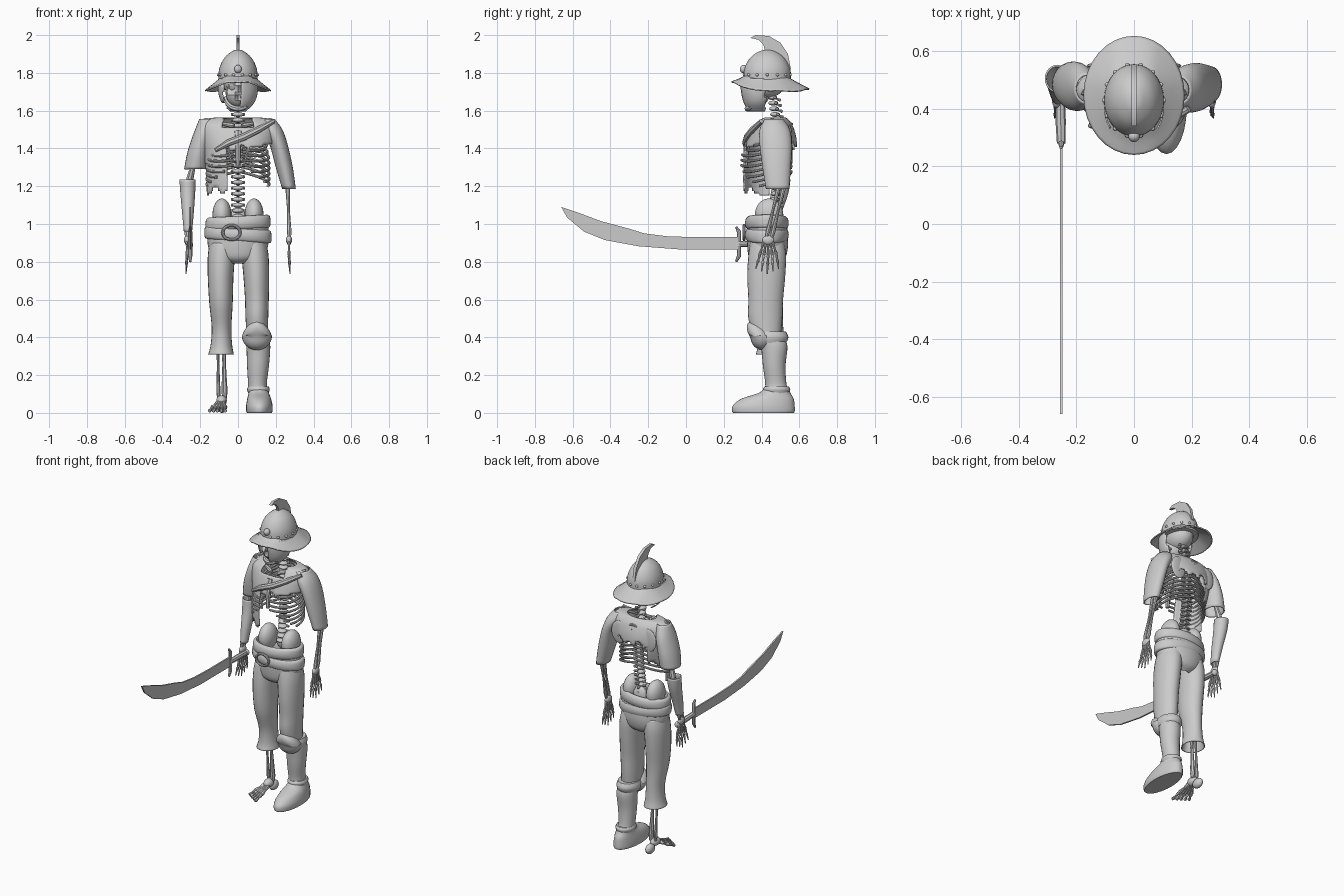
import bpy
import bmesh
from math import sin, cos, pi, radians
from mathutils import Vector

default_cube = bpy.data.objects.get("Cube")
if default_cube:
    bpy.data.objects.remove(default_cube, do_unlink=True)

grey = bpy.data.materials.new("plain grey")
grey.use_nodes = True
grey.diffuse_color = (.6, .6, .6, 1)
grey.node_tree.nodes["Principled BSDF"].inputs["Base Color"].default_value = (.6, .6, .6, 1)
parts = []


def add_mesh(name, mesh):
    obj = bpy.data.objects.new(name, mesh)
    bpy.context.collection.objects.link(obj)
    mesh.materials.clear()
    mesh.materials.append(grey)
    parts.append(obj)
    return obj


def from_bmesh(name, bm):
    bmesh.ops.recalc_face_normals(bm, faces=bm.faces)
    mesh = bpy.data.meshes.new(name)
    bm.to_mesh(mesh)
    bm.free()
    return add_mesh(name, mesh)


def smooth_rings(rings, steps):
    """Catmull-Rom interpolation between the given rings."""
    result = []
    for i in range(len(rings) - 1):
        a, b, c, d = (rings[max(0, min(len(rings) - 1, i + k))] for k in (-1, 0, 1, 2))
        for s in range(steps):
            t = s / steps
            result.append([q + t / 2 * (r - p + t * (2*p - 5*q + 4*r - s4 + t * (3*(q - r) + s4 - p)))
                           for p, q, r, s4 in zip(a, b, c, d)])
    return result + [rings[-1]]


def loft(name, rings, sides=24, steps=4, cap=True, keep=None, thick=0, warp=None):
    """Skin level ellipses given as x, y, z, x radius, y radius."""
    bm = bmesh.new()
    loops = []
    for x, y, z, rx, ry in smooth_rings(rings, steps):
        loops.append([bm.verts.new((x + rx * cos(2*pi*k / sides), y + ry * sin(2*pi*k / sides), z))
                      for k in range(sides)])
    for low, high in zip(loops, loops[1:]):
        for k in range(sides):
            j = (k + 1) % sides
            bm.faces.new((low[k], low[j], high[j], high[k]))
    if cap:
        bm.faces.new(loops[0])
        bm.faces.new(loops[-1])
    if keep:
        lost = [f for f in bm.faces if not keep(f.calc_center_median())]
        bmesh.ops.delete(bm, geom=lost, context="FACES")
    if warp:
        for v in bm.verts:
            warp(v.co)
    obj = from_bmesh(name, bm)
    if thick:
        solid = obj.modifiers.new("cloth thickness", "SOLIDIFY")
        solid.thickness = thick
    return obj


def tube(name, points, radii, closed=False, smooth=False):
    """Round bar through points, one radius or one per point."""
    curve = bpy.data.curves.new(name, "CURVE")
    curve.dimensions = "3D"
    curve.bevel_depth = 1
    curve.bevel_resolution = 2
    curve.use_fill_caps = True
    spline = curve.splines.new("POLY")
    spline.points.add(len(points) - 1)
    spline.use_cyclic_u = closed
    for i, p in enumerate(points):
        spline.points[i].co = (*p, 1)
        spline.points[i].radius = radii[i] if isinstance(radii, (list, tuple)) else radii
    temp = bpy.data.objects.new(name, curve)
    bpy.context.collection.objects.link(temp)
    bpy.context.view_layer.update()
    mesh = bpy.data.meshes.new_from_object(temp.evaluated_get(bpy.context.evaluated_depsgraph_get()))
    bpy.data.objects.remove(temp, do_unlink=True)
    return add_mesh(name, mesh)


def bone(name, a, b, r):
    a, b = Vector(a), Vector(b)
    ends = [a, a.lerp(b, .1), a.lerp(b, .5), a.lerp(b, .9), b]
    return tube(name, ends, [r, r * 1.4, r * .8, r * 1.4, r])


def ball(name, centre, size, warp=None):
    bm = bmesh.new()
    bmesh.ops.create_uvsphere(bm, u_segments=24, v_segments=16, radius=1)
    for v in bm.verts:
        v.co = Vector(centre) + v.co * Vector(size)
        if warp:
            warp(v.co)
    return from_bmesh(name, bm)


def plate(name, x, outline, thick):
    """Upright slab from a y, z outline."""
    bm = bmesh.new()
    face = bm.faces.new([bm.verts.new((x - thick / 2, y, z)) for y, z in outline])
    new = bmesh.ops.extrude_face_region(bm, geom=[face])["geom"]
    bmesh.ops.translate(bm, vec=(thick, 0, 0), verts=[g for g in new if isinstance(g, bmesh.types.BMVert)])
    return from_bmesh(name, bm)


# Helmet: dome, drooping brim, crest, rivets
loft("helmet_dome", [(0, .43, 1.75, .105, .125), (0, .43, 1.82, .1, .122), (0, .43, 1.88, .072, .09),
                     (0, .43, 1.915, .03, .04), (0, .43, 1.922, .004, .004)], sides=32)


def droop(co):
    out = max(0, abs(co.x) - .06)
    co.z -= out * .4 + max(0, co.y - .5) * .25


loft("helmet_brim", [(0, .43, 1.785, .1, .12), (0, .44, 1.77, .135, .16), (0, .447, 1.755, .176, .207)],
     sides=32, cap=False, thick=.008, warp=droop)
plate("helmet_crest", 0, [(.34, 1.985), (.37, 2), (.44, 1.995), (.5, 1.96), (.54, 1.9), (.555, 1.82),
                          (.53, 1.82), (.46, 1.9), (.42, 1.91), (.41, 1.95), (.385, 1.975)], .018)
ball("helmet_boss", (0, .305, 1.82), (.02, .02, .022))
for i in range(14):
    a = 2 * pi * i / 14
    ball("helmet_rivet", (.104 * cos(a), .43 + .125 * sin(a), 1.79), (.008, .008, .008))


# Skull with sunken eyes and nose
def sink(co):
    for x, z, r in ((-.033, 1.715, .025), (.033, 1.715, .025), (0, 1.675, .014)):
        d = ((co.x - x) ** 2 + (co.z - z) ** 2) ** .5
        if co.y < .4 and d < r:
            co.y += .045 * (1 - d / r) ** .5


ball("skull", (0, .42, 1.75), (.078, .105, .085))
ball("face", (0, .37, 1.7), (.066, .075, .085), sink)
tube("jaw", [(.062 * cos(a), .41 - .085 * sin(a), 1.665 - .055 * sin(a))
             for a in [pi * i / 12 for i in range(13)]], .015)
loft("cheek_guard", [(0, .385, 1.595, .04, .055), (0, .385, 1.64, .085, .08), (0, .39, 1.7, .105, .1),
                     (0, .4, 1.77, .104, .115)], sides=40, cap=False, thick=.005,
     keep=lambda c: c.y < .42 and (c.x > .015 or c.x < -.08 or c.z < 1.615))

# Spine of stacked vertebrae
for i in range(22):
    z = 1.04 + .03 * i
    y = .455 + .035 * sin((z - 1.04) / .64 * pi)
    ball("vertebra", (0, y, z), (.03, .026, .013))
    bone("vertebra_spur", (0, y, z), (0, y + .045, z - .015), .006)
    bone("vertebra_wings", (-.038, y + .015, z), (.038, y + .015, z), .006)

# Rib cage
for side in (-1, 1):
    for j in range(10):
        width = .1 + .065 * sin(min(1, (j + 1) / 6) * pi / 2)
        reach = pi * (.95 if j < 6 else .95 - .09 * (j - 5))
        path = []
        for k in range(15):
            a = reach * k / 14
            path.append((side * width * sin(a), .425 + .02 * (j < 3) + (.07 + width * .38) * cos(a),
                         1.53 - .028 * j - .075 * (1 - cos(a)) / 2 - .03 * sin(a)))
        tube("rib", path, .0075)
    bone("collar_bone", (side * .02, .385, 1.52), (side * .18, .46, 1.55), .01)
    ball("shoulder_blade", (side * .11, .55, 1.45), (.055, .012, .075))
    # Pelvis wing
    ball("pelvis_wing", (side * .085, .44, 1.05), (.05, .075, .085))
tube("sternum", [(0, .35, 1.49), (0, .32, 1.4), (0, .315, 1.31)], [.022, .016, .012])
ball("sacrum", (0, .48, 1.03), (.05, .03, .06))


# Torn shirt, open over the left ribs and the lower back
def shirt_cloth(c):
    rag = .015 * sin(c.x * 90) + .01 * sin(c.x * 47 + c.y * 60)
    if c.y < .44:
        if c.z > 1.515 and abs(c.x) < .08:
            return False
        return (c.x < -.06 and c.z > 1.17 + rag) or c.z > 1.4 + rag * .6 + .12 * max(0, c.x)
    if c.x < -.1:
        return c.z > 1.28 + rag
    return c.z > 1.42 + rag


loft("torn_shirt", [(0, .42, 1.15, .165, .12), (0, .425, 1.25, .168, .13), (0, .445, 1.36, .178, .14),
                    (0, .455, 1.45, .195, .13), (0, .46, 1.52, .2, .105), (0, .465, 1.555, .17, .075),
                    (0, .465, 1.565, .1, .06)], sides=72, steps=6, cap=False, thick=.006, keep=shirt_cloth)
tube("shirt_fold", [(.19, .4, 1.545), (.11, .355, 1.5), (.03, .325, 1.46), (-.05, .315, 1.43), (-.12, .325, 1.39)],
     [.012, .018, .02, .018, .01])
loft("right_sleeve", [(-.225, .485, 1.29, .06, .075), (-.21, .48, 1.38, .058, .085), (-.185, .475, 1.48, .05, .08),
                      (-.165, .47, 1.555, .04, .05)], cap=False, thick=.006)
loft("left_sleeve", [(.27, .485, 1.185, .036, .062), (.245, .48, 1.3, .045, .075), (.215, .475, 1.42, .048, .085),
                     (.18, .47, 1.5, .055, .08), (.15, .465, 1.555, .045, .05)], cap=False, thick=.006)

# Arms and hands
for side, label in ((-1, "right"), (1, "left")):
    elbow = (side * .262, .51, 1.21)
    bone(label + "_upper_arm", (side * .19, .47, 1.5), elbow, .014)
    for shift in (-.014, .014):
        bone(label + "_forearm", (side * .262, .51 + shift, 1.22), (side * .272, .44 + shift, .93), .009)
    ball(label + "_wrist", (side * .27, .435, .915), (.016, .032, .025))
    for i in range(5):
        spread = (i - 2) * .016
        start = Vector((side * .27, .435 + spread * .7, .91))
        knuckle = start + Vector((0, spread * .7, -.075))
        tip = knuckle + Vector((side * .006, spread * .5 - .005, -.1 + .014 * abs(i - 2)))
        bone(label + "_palm_bone", start, knuckle, .006)
        bone(label + "_finger", knuckle, knuckle.lerp(tip, .5), .006)
        tube(label + "_fingertip", [knuckle.lerp(tip, .5), tip], [.006, .003])
loft("right_bracer", [(-.265, .445, .96, .022, .03), (-.265, .465, 1.05, .03, .038),
                      (-.266, .495, 1.16, .039, .046), (-.267, .505, 1.235, .043, .048)], cap=False, thick=.006)

# Curved sword held forward
plate("sword_blade", -.253, [(.28, .93), (.05, .93), (-.1, .935), (-.22, .95), (-.3, .975), (-.45, 1.015),
                             (-.57, 1.06), (-.66, 1.09), (-.63, 1.035), (-.54, .96), (-.43, .915), (-.25, .882),
                             (-.04, .866), (.28, .866)], .01)
tube("sword_guard", [(-.253, .265, .985), (-.253, .28, .96), (-.253, .28, .83), (-.253, .265, .8)],
     [.006, .011, .011, .006])
tube("sword_grip", [(-.253, .28, .895), (-.255, .36, .893), (-.257, .45, .89)], [.015, .018, .016])
ball("sword_pommel", (-.257, .455, .89), (.02, .016, .02))

# Trousers
loft("trouser_hips", [(0, .43, .79, .05, .06), (0, .43, .82, .125, .095), (0, .432, .88, .158, .108),
                      (0, .43, .95, .162, .107), (0, .43, 1.01, .16, .105)], sides=32, cap=False)
loft("right_trouser_leg", [(-.09, .45, .31, .068, .08), (-.088, .45, .36, .057, .07), (-.087, .445, .45, .052, .07),
                           (-.09, .425, .58, .062, .088), (-.092, .425, .72, .068, .1),
                           (-.088, .43, .83, .072, .1), (-.08, .43, .9, .07, .09)], cap=False, thick=.005)
loft("left_trouser_leg", [(.103, .43, .38, .055, .07), (.1, .42, .5, .06, .09), (.1, .422, .6, .063, .092),
                          (.097, .425, .72, .068, .1), (.09, .43, .83, .072, .1), (.08, .43, .9, .07, .09)])


# Belt and sash with a ring buckle
def band(name, z, r, lean):
    def tilt(co):
        co.z += co.x * lean
    loft(name, [(0, .428, z - .035, r - .025, .09), (0, .428, z - .028, r - .004, .108), (0, .428, z, r, .116),
                (0, .428, z + .028, r - .004, .108), (0, .428, z + .035, r - .022, .09),
                (0, .428, z, r - .03, .085)], sides=40, cap=False, warp=tilt)


band("upper_sash", 1.005, .172, .05)
band("lower_belt", .943, .178, -.07)
tube("belt_buckle", [(-.035 + .046 * cos(a), .308, .955 + .038 * sin(a)) for a in [2*pi*i / 24 for i in range(24)]],
     .008, closed=True)


# Left leg: knee guard, greave, boot
def knee_flare(co):
    co.y -= max(0, co.z - .4) * .55
    co.z -= abs(co.x - .1) * .25 * (co.z > .41)


ball("knee_guard", (.1, .405, .41), (.08, .065, .078), knee_flare)
loft("knee_strap", [(.103, .45, .37, .066, .08), (.103, .45, .4, .073, .092), (.103, .45, .43, .064, .08)])
loft("left_greave", [(.105, .48, .12, .052, .062), (.103, .475, .16, .05, .056), (.106, .467, .25, .058, .06),
                     (.108, .467, .35, .063, .07), (.104, .45, .4, .06, .072)])
loft("boot_cuff", [(.108, .48, .105, .054, .066), (.108, .48, .125, .06, .072), (.108, .48, .14, .054, .064)])
loft("left_boot", [(.113, .41, 0, .066, .16), (.113, .41, .01, .07, .166), (.113, .412, .04, .07, .163),
                   (.112, .432, .075, .063, .138), (.11, .468, .105, .054, .085), (.108, .48, .13, .052, .064)])

# Bare right shin and foot
for shift, r in ((-.014, .012), (.018, .008)):
    bone("right_shin_bone", (-.09 - shift, .45, .45), (-.085 - shift, .47, .075), r)
ball("right_heel", (-.085, .5, .032), (.024, .04, .032))
ball("right_ankle", (-.087, .45, .065), (.028, .04, .028))
for i in range(5):
    start = Vector((-.075 - .008 * i, .43, .055))
    knuckle = Vector((-.068 - .017 * i, .345 + .008 * i, .028))
    tip = Vector((-.068 - .021 * i, .28 + .014 * i, .01))
    bone("right_foot_bone", start, knuckle, .009)
    bone("right_toe", knuckle, tip, .0075)

# Smooth shading with sharp edges kept
bpy.ops.object.select_all(action="DESELECT")
for obj in parts:
    obj.select_set(True)
bpy.context.view_layer.objects.active = parts[0]
bpy.ops.object.shade_smooth_by_angle(angle=radians(40))
